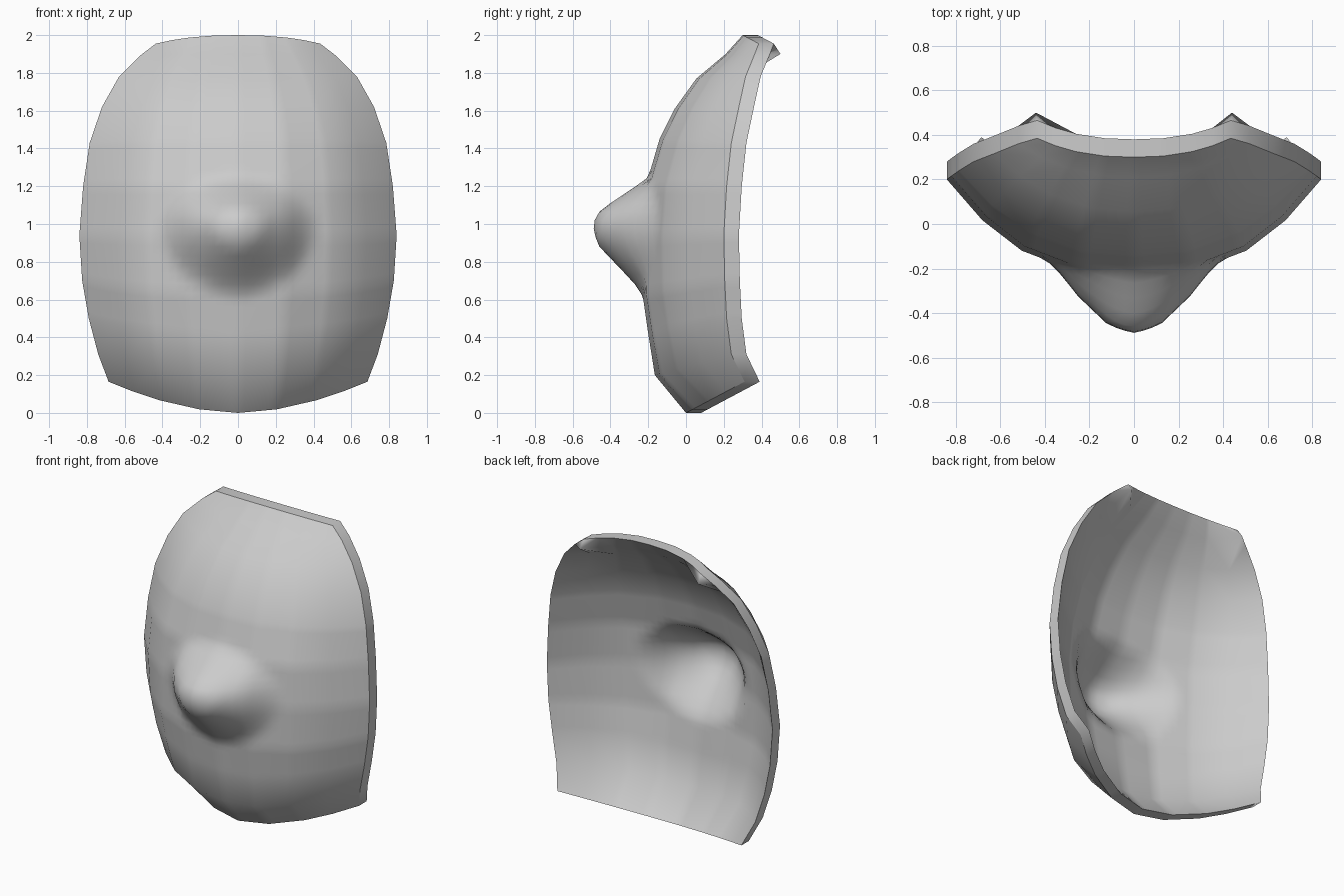
import bpy, bmesh, math

if "Cube" in bpy.data.objects:
    bpy.data.objects.remove(bpy.data.objects["Cube"])

# Rows from bottom to top: centre z, centre y, edge x, edge y, edge z, curve exponent
ROWS = [
    (0.00, 0.000, .685, .310, .165, 1.8),
    (0.20, -.165, .740, .240, .310, 2.3),
    (0.42, -.200, .790, .215, .500, 2.5),
    (0.63, -.230, .825, .205, .700, 2.6),
    (0.93, -.235, .840, .200, .940, 2.6),
    (1.20, -.213, .820, .215, 1.20, 2.6),
    (1.45, -.140, .785, .240, 1.43, 2.5),
    (1.61, -.060, .720, .280, 1.62, 2.4),
    (1.77, 0.055, .630, .315, 1.78, 2.3),
    (1.90, 0.210, .520, .360, 1.89, 2.3),
    (2.00, 0.300, .435, .385, 1.955, 2.4),
]
COLS = [0, .3, .6, .81, 1]                                   # facet columns of one half
BOSS = [(0, .265), (.3, .23), (.82, .045), (1, 0), (99, 0)]  # height by radius
THICK = 0.08


def lerp(a, b, t):
    return a + (b - a) * t


def boss(x, z):
    """Blunt cone in the middle, steeper above than below."""
    dz = z - 1.0
    r = math.hypot(x / .40, dz / (.25 if dz > 0 else .38))
    for (r0, h0), (r1, h1) in zip(BOSS, BOSS[1:]):
        if r <= r1:
            return lerp(h0, h1, (r - r0) / (r1 - r0))


def row_points(row, us):
    """Points across one row, straight between the facet columns."""
    zc, yc, xe, ye, ze, p = row
    pts = []
    for u in us:
        a = abs(u)
        i = max(k for k in range(len(COLS) - 1) if COLS[k] <= a)
        t = (a - COLS[i]) / (COLS[i + 1] - COLS[i])
        f = lerp(COLS[i] ** p, COLS[i + 1] ** p, t)
        pts.append((xe * u, lerp(yc, ye, f), lerp(zc, ze, f)))
    return pts


# Columns and rows are finer only around the boss
half = [.05 * k for k in range(1, 13)] + COLS[3:]
us = [-u for u in reversed(half)] + [0] + half
rows = []
for i, (a, b) in enumerate(zip(ROWS, ROWS[1:])):
    n = 6 if 2 <= i <= 5 else 1
    rows += [[lerp(p, q, k / n) for p, q in zip(a, b)] for k in range(n)]
rows.append(ROWS[-1])

# Curved front skin
bm = bmesh.new()
grid = [[bm.verts.new((x, y - boss(x, z), z)) for x, y, z in row_points(r, us)] for r in rows]
for a, b in zip(grid, grid[1:]):
    for c in range(len(us) - 1):
        bm.faces.new((a[c], a[c + 1], b[c + 1], b[c]))

# Thickness straight back
front = set(bm.verts)
res = bmesh.ops.extrude_face_region(bm, geom=bm.faces[:], use_keep_orig=True)["geom"]
back = [g for g in res if isinstance(g, bmesh.types.BMVert)]
for v in back:
    v.co.y += THICK

# Small point behind each upper corner
for side in (-1, 1):
    tip = min(back, key=lambda v: math.hypot(v.co.x - side * .44, v.co.z - 1.90))
    tip.co = (side * .44, .50, 1.90)
bmesh.ops.recalc_face_normals(bm, faces=bm.faces[:])

# Smooth skins with a crisp rim
rim = {f for f in bm.faces if 0 < sum(v in front for v in f.verts) < len(f.verts)}
for f in bm.faces:
    f.smooth = True
for e in bm.edges:
    if len({f in rim for f in e.link_faces}) == 2:
        e.smooth = False

mesh = bpy.data.meshes.new("shield_plate")
bm.to_mesh(mesh)
bm.free()
plate = bpy.data.objects.new("shield_plate", mesh)
bpy.context.collection.objects.link(plate)
